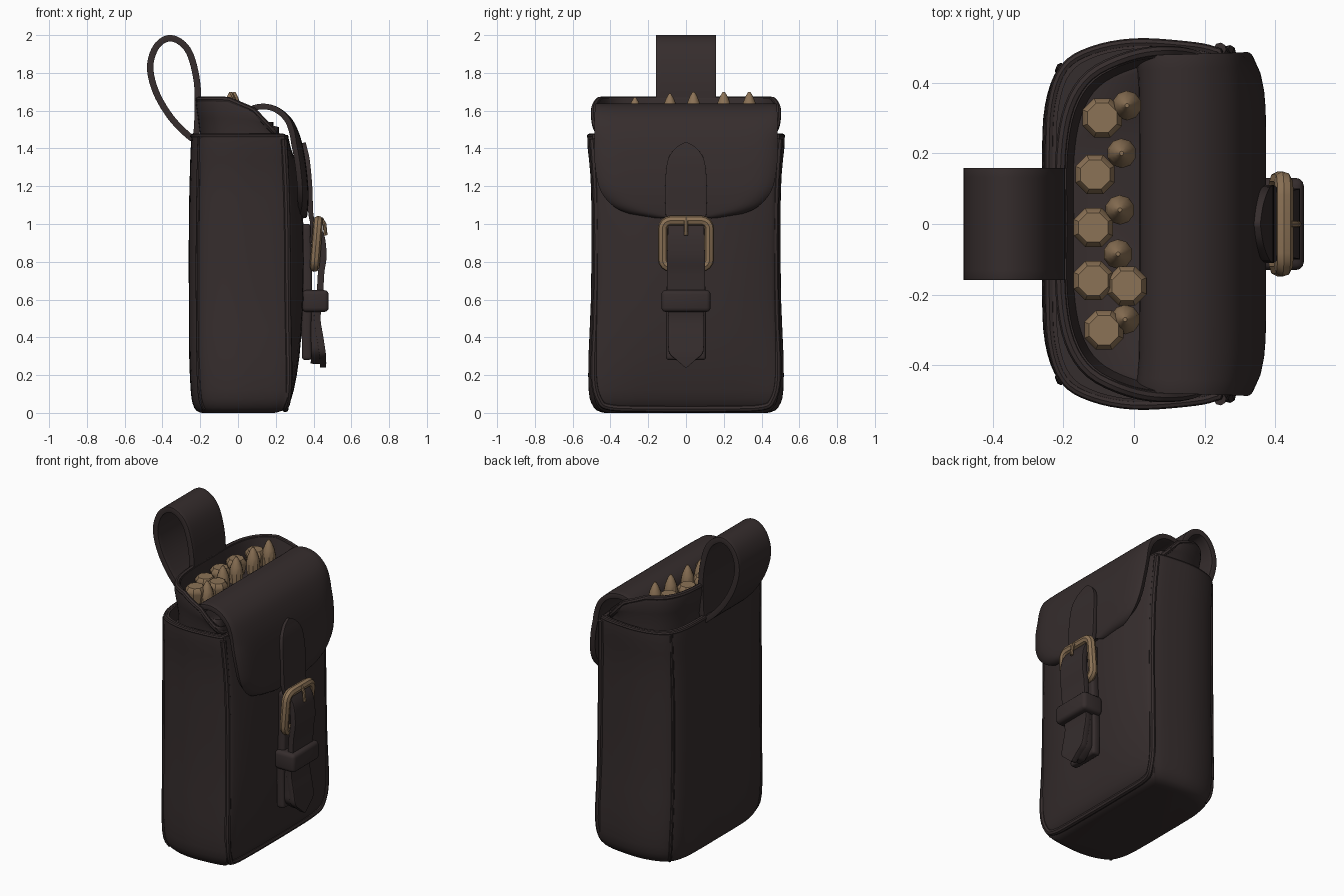
import bpy, bmesh, math
from mathutils import Vector

if "Cube" in bpy.data.objects:
    bpy.data.objects.remove(bpy.data.objects["Cube"])

def material(name, col):
    m = bpy.data.materials.new(name)
    m.diffuse_color = (*col, 1)
    m.use_nodes = True
    m.node_tree.nodes["Principled BSDF"].inputs["Base Color"].default_value = m.diffuse_color
    return m

LEATHER = material("dark_brown_leather", (0.036, 0.026, 0.026))
BRASS = material("dull_brass", (0.26, 0.168, 0.092))

def finish(ob, mat, angle=40):
    ob.data.materials.clear()
    ob.data.materials.append(mat)
    bpy.ops.object.select_all(action='DESELECT')
    ob.select_set(True)
    bpy.context.view_layer.objects.active = ob
    if angle:
        bpy.ops.object.shade_smooth_by_angle(angle=math.radians(angle))
    return ob

def from_bmesh(name, bm, mat, angle=40):
    bmesh.ops.recalc_face_normals(bm, faces=bm.faces)
    me = bpy.data.meshes.new(name)
    bm.to_mesh(me)
    bm.free()
    ob = bpy.data.objects.new(name, me)
    bpy.context.collection.objects.link(ob)
    return finish(ob, mat, angle)

def smooth(pts, n=4, closed=False):
    """Catmull-Rom samples through the points."""
    P = [Vector(p) for p in pts]
    N, out = len(P), []
    for i in range(N if closed else N - 1):
        g = (lambda k: P[k % N]) if closed else (lambda k: P[max(0, min(N - 1, k))])
        a, b, c, d = g(i - 1), g(i), g(i + 1), g(i + 2)
        for k in range(n):
            t = k / n
            out.append(0.5 * (2 * b + (c - a) * t + (2 * a - 5 * b + 4 * c - d) * t * t
                              + (3 * b - a - 3 * c + d) * t ** 3))
    if not closed:
        out.append(P[-1])
    return out

def section(half, xb, xf, yh, bulge=0):
    """Closed outline mirrored in y; half runs from back centre to front centre."""
    side = []
    for u, v in half:
        x = xb + (xf - xb) * u + (bulge * (1 - v ** 4) if u >= 1 else 0)
        side.append((x, v * yh))
    pts = side + [(x, -y) for x, y in side[-2:0:-1]]
    return smooth(pts, 4, True)

def loft(name, rings, mat):
    bm = bmesh.new()
    rows = [[bm.verts.new(p) for p in r] for r in rings]
    n = len(rows[0])
    for a, b in zip(rows, rows[1:]):
        for i in range(n):
            bm.faces.new((a[i], a[(i + 1) % n], b[(i + 1) % n], b[i]))
    bm.faces.new(rows[0])
    bm.faces.new(rows[-1])
    return from_bmesh(name, bm, mat, 50)

def strip(name, pts, thick, closed=False, cols=12, curl=0):
    """Leather strap: (x, z, half width) path spread along y, then thickened."""
    bm = bmesh.new()
    rows = []
    for x, z, w in smooth(pts, 5, closed):
        row = []
        for j in range(cols + 1):
            t = 2 * j / cols - 1
            drop = curl * abs(t) ** 10 * max(0, min(1, (1.62 - z) / 0.2))
            row.append(bm.verts.new((x - drop, t * max(w, 0.003), z)))
        rows.append(row)
    pairs = list(zip(rows, rows[1:])) + ([(rows[-1], rows[0])] if closed else [])
    for a, b in pairs:
        for j in range(cols):
            bm.faces.new((a[j], a[j + 1], b[j + 1], b[j]))
    ob = from_bmesh(name, bm, LEATHER, 50)
    mod = ob.modifiers.new("thickness", 'SOLIDIFY')
    mod.thickness, mod.offset = thick, 0
    bev = ob.modifiers.new("soft_edge", 'BEVEL')
    bev.width, bev.segments, bev.angle_limit = thick * 0.25, 2, math.radians(50)
    return ob

def tube(name, pts, r, mat, closed=True):
    cu = bpy.data.curves.new(name, 'CURVE')
    cu.dimensions, cu.bevel_depth, cu.bevel_resolution = '3D', r, 2
    cu.use_fill_caps = True
    sp = cu.splines.new('POLY')
    sp.points.add(len(pts) - 1)
    for p, co in zip(sp.points, pts):
        p.co = (*co, 1)
    sp.use_cyclic_u = closed
    ob = bpy.data.objects.new(name, cu)
    bpy.context.collection.objects.link(ob)
    bpy.ops.object.select_all(action='DESELECT')
    ob.select_set(True)
    bpy.context.view_layer.objects.active = ob
    bpy.ops.object.convert(target='MESH')
    return finish(bpy.context.view_layer.objects.active, mat)

# Main pouch body: outer wall, rim, then inner wall
BODY = [(0, 0), (0, .35), (.015, .66), (.09, .86), (.25, .955), (.5, 1), (.8, .985),
        (.97, .955), (1, .9), (1, .5), (1, 0)]
levels = [  # z, back x, front corner x, half width, front bulge
    (0, -.19, .19, .43, 0), (.012, -.22, .225, .47, .01), (.05, -.24, .25, .50, .02),
    (.12, -.25, .265, .515, .03), (.3, -.258, .265, .516, .06), (.6, -.26, .26, .503, .085),
    (1.0, -.26, .26, .50, .085), (1.25, -.255, .255, .505, .07), (1.4, -.25, .25, .52, .03),
    (1.47, -.245, .245, .522, .02)]
rings = []
for z, xb, xf, yh, bu in smooth(levels, 2):
    rings.append([(p.x, p.y, max(z, 0)) for p in section(BODY, xb, xf, yh, bu)])
for z in (1.475, 1.38):
    rings.append([(p.x, p.y, z) for p in section(BODY, -.22, .225, .495)])
loft("pouch_body", rings, LEATHER)

# Piping round the rim, the front panel and down the back corners
tube("rim_piping", [(p.x, p.y, 1.465) for p in section(BODY, -.24, .24, .512)], .013, LEATHER)
panel = [(.243, .495, 1.45), (.256, .478, 1.2), (.262, .472, .9), (.265, .478, .5), (.27, .488, .2),
         (.262, .46, .07), (.25, .40, .03), (.25, .2, .022)]
panel = panel + [(x, -y, z) for x, y, z in panel[::-1]]
tube("front_panel_piping", smooth(panel), .018, LEATHER, False)
for s, side in ((1, "left"), (-1, "right")):
    seam = [(-.205, .44, 1.46), (-.213, .432, 1.0), (-.213, .435, .5), (-.205, .445, .12), (-.18, .42, .02)]
    tube("back_seam_" + side, smooth([(x, s * y, z) for x, y, z in seam]), .010, LEATHER, False)

# Inner lining that rises above the rim, lower towards the front
LINER = [(0, 0), (0, .4), (.06, .68), (.2, .86), (.45, .965), (.7, 1), (.93, .97), (1, .85), (1, .4), (1, 0)]
def liner_ring(z, inset, grow=0, slope=0):
    return [(p.x, p.y, z - slope * (max(0, p.x + .05) + 1.5 * max(0, p.x - .08)))
            for p in section(LINER, -.2 - grow + inset, .215 - inset, .482 + grow - inset)]
loft("inner_lining", [liner_ring(1.3, 0), liner_ring(1.48, 0), liner_ring(1.56, 0, .01, .1),
                      liner_ring(1.63, 0, .02, .3), liner_ring(1.665, 0, .014, .42),
                      liner_ring(1.665, .025, .014, .42), liner_ring(1.61, .03, .01, .3),
                      liner_ring(1.54, .03)], LEATHER)
tube("lining_hem", liner_ring(1.658, .01, .016, .42), .016, LEATHER)

# Flap folded over the front
strip("front_flap", [(.03, 1.5, .47), (.035, 1.57, .475), (.075, 1.61, .478), (.14, 1.622, .48),
                     (.21, 1.602, .482), (.275, 1.545, .482), (.318, 1.45, .48), (.343, 1.33, .478),
                     (.357, 1.2, .455), (.358, 1.12, .40), (.355, 1.075, .32), (.352, 1.05, .2),
                     (.352, 1.045, .15)], .03, cols=24, curl=.03)

# Belt loop at the back
W = .158
strip("belt_loop", [(-.225, 1.46, W), (-.213, 1.6, W), (-.217, 1.75, W), (-.25, 1.89, W),
                    (-.30, 1.96, W), (-.37, 1.983, W), (-.435, 1.935, W), (-.465, 1.83, W),
                    (-.435, 1.7, W), (-.36, 1.57, W), (-.27, 1.475, W)], .034, closed=True)

# Fastening straps
strip("flap_tab", [(.345, 1.43, .004), (.353, 1.40, .055), (.368, 1.33, .098), (.380, 1.2, .11),
                   (.385, 1.06, .108), (.395, 1.0, .1), (.395, .9, .095)], .026)
strip("backing_strap", [(.36, 1.0, .09), (.365, .8, .095), (.367, .6, .105), (.362, .45, .105),
                        (.365, .28, .105)], .05)
strip("buckle_strap", [(.415, .985, .095), (.442, .93, .097), (.452, .83, .1), (.44, .74, .1),
                       (.432, .6, .1), (.42, .5, .093), (.435, .4, .093), (.447, .32, .09),
                       (.45, .28, .05), (.45, .24, .004)], .034)
strip("strap_tail_filler", [(.40, .55, .09), (.405, .4, .09), (.41, .32, .085), (.41, .26, .02)], .05)

# Keeper loop round the strap
bm = bmesh.new()
bmesh.ops.create_cube(bm, size=1)
for v in bm.verts:
    v.co = (.41 + v.co.x * .14, v.co.y * .26, .592 + v.co.z * .115)
bmesh.ops.bevel(bm, geom=bm.edges[:], offset=.022, segments=3, affect='EDGES', profile=.5)
from_bmesh("strap_keeper", bm, LEATHER)

# Buckle frame with prong
frame = []
for cy, cz, a0 in ((1, 1, 0), (-1, 1, 90), (-1, -1, 180), (1, -1, 270)):
    for k in range(5):
        a = math.radians(a0 + k * 22.5)
        y, z = cy * .08 + .043 * math.cos(a), .895 + cz * .08 + .043 * math.sin(a)
        frame.append((.415 + .08 * (z - .895), y, z))
tube("buckle_frame", frame, .026, BRASS)
tube("buckle_prong", [(.44, 0, 1.03), (.458, 0, 1.0), (.464, 0, .94)], .010, BRASS, False)

# Cartridges: flat ones along the back, pointed ones in front
def cartridge(name, x, y, profile, sides):
    bm = bmesh.new()
    rows = [[bm.verts.new((x + r * math.cos(2 * math.pi * (i + .5) / sides),
                           y + r * math.sin(2 * math.pi * (i + .5) / sides), z))
             for i in range(sides)] for r, z in profile]
    for a, b in zip(rows, rows[1:]):
        for i in range(sides):
            bm.faces.new((a[i], a[(i + 1) % sides], b[(i + 1) % sides], b[i]))
    bm.faces.new(rows[0])
    bm.faces.new(rows[-1])
    from_bmesh(name, bm, BRASS, 35)

flat = [(-.09, .30), (-.11, .14), (-.115, -.01), (-.115, -.16), (-.085, -.30), (-.02, -.175)]
for i, (x, y) in enumerate(flat):
    cartridge(f"flat_cartridge_{i + 1}", x, y, [(.045, 1.53), (.06, 1.60), (.06, 1.615), (.045, 1.635)], 8)
pointed = [(-.02, .335, 1.70), (-.035, .20, 1.70), (-.04, .04, 1.70), (-.045, -.085, 1.69), (-.025, -.27, 1.67)]
for i, (x, y, t) in enumerate(pointed):
    cartridge(f"pointed_cartridge_{i + 1}", x, y,
              [(.036, 1.53), (.042, t - .1), (.034, t - .06), (.02, t - .025), (.006, t)], 10)
